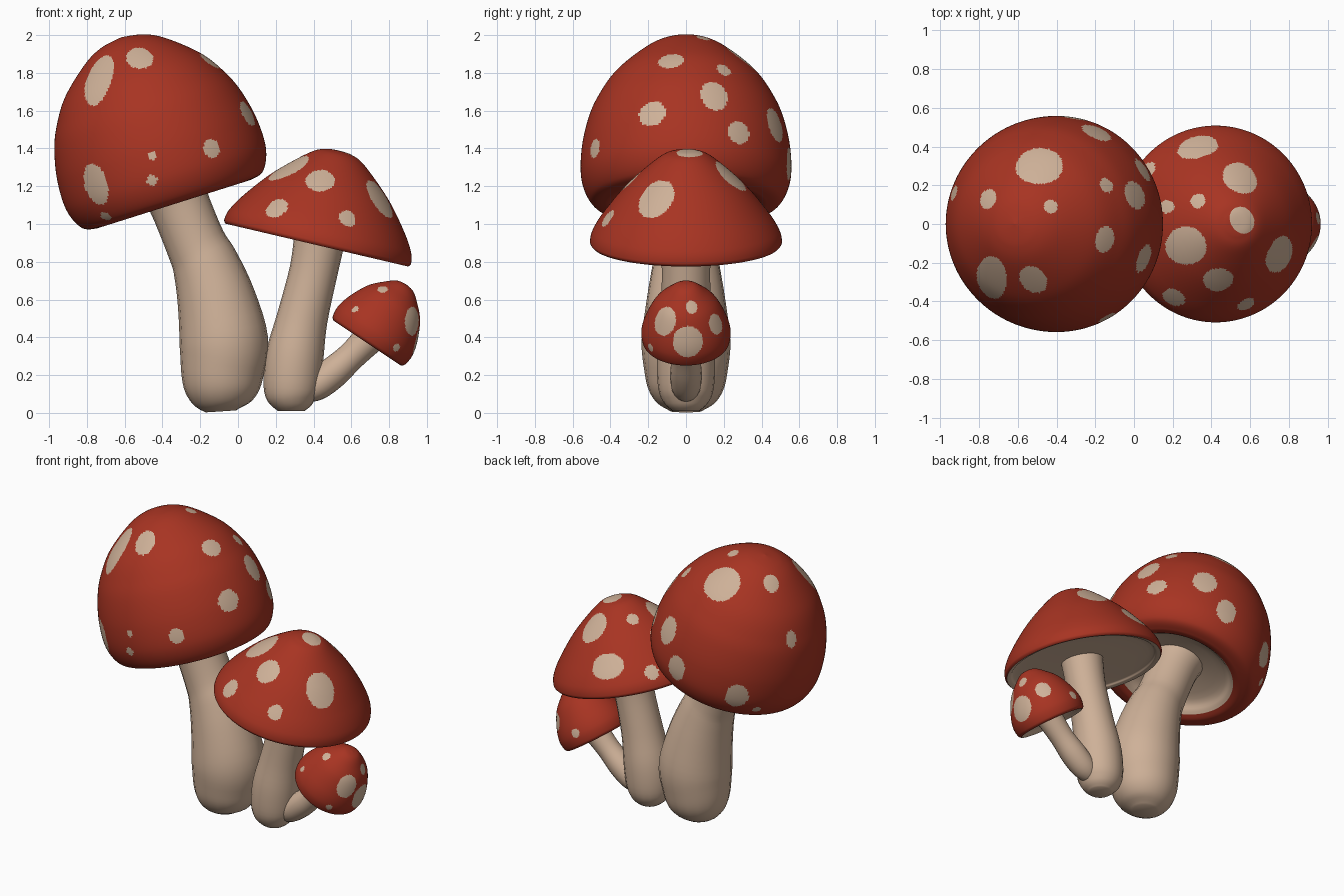
import bpy, bmesh, math
from mathutils import Vector, Matrix
from mathutils.bvhtree import BVHTree

if "Cube" in bpy.data.objects:
    bpy.data.objects.remove(bpy.data.objects["Cube"])


def material(name, rgb):
    m = bpy.data.materials.new(name)
    m.diffuse_color = (*rgb, 1)
    m.use_nodes = True
    m.node_tree.nodes["Principled BSDF"].inputs["Base Color"].default_value = m.diffuse_color
    return m


RED = material("cap red", (0.39, 0.034, 0.016))
CREAM = material("cream", (0.62, 0.44, 0.315))


def spline(points, steps):
    """Catmull-Rom curve through the points."""
    p = [Vector(q) for q in points]
    p = [p[0]] + p + [p[-1]]
    out = []
    for i in range(1, len(p) - 2):
        a, b, c, d = p[i - 1:i + 3]
        for k in range(steps):
            t = k / steps
            out.append(0.5 * (2 * b + (c - a) * t + (2 * a - 5 * b + 4 * c - d) * t * t
                              + (3 * b - a - 3 * c + d) * t ** 3))
    return out + [p[-1]]


def skin(bm, rings):
    """Join neighbouring rings with quads."""
    for a, b in zip(rings, rings[1:]):
        n = len(a)
        for j in range(n):
            bm.faces.new((a[j], a[(j + 1) % n], b[(j + 1) % n], b[j]))


def finish(bm, name, mats, angle):
    me = bpy.data.meshes.new(name)
    bm.to_mesh(me)
    bm.free()
    ob = bpy.data.objects.new(name, me)
    bpy.context.collection.objects.link(ob)
    for m in mats:
        me.materials.append(m)
    bpy.ops.object.select_all(action='DESELECT')
    bpy.context.view_layer.objects.active = ob
    ob.select_set(True)
    bpy.ops.object.shade_smooth_by_angle(angle=math.radians(angle))
    return ob


# Each spot is seen from one side: where the ray starts, and which way it goes
RAYS = {
    "front": lambda a, b: (Vector((a, -5, b)), Vector((0, 1, 0))),
    "back": lambda a, b: (Vector((a, 5, b)), Vector((0, -1, 0))),
    "right": lambda a, b: (Vector((5, a, b)), Vector((-1, 0, 0))),
    "left": lambda a, b: (Vector((-5, a, b)), Vector((1, 0, 0))),
    "top": lambda a, b: (Vector((a, b, 5)), Vector((0, 0, -1))),
}


def cap(name, origin, tilt, outer, under, spots, steps, segs):
    """Lathed cap on a tilted axis; faces inside a spot become cream."""
    bm = bmesh.new()
    top = spline(outer, steps)
    prof = top[1:] + spline([outer[-1]] + under, 4)[1:]
    rings = [[bm.verts.new((r * math.cos(2 * math.pi * j / segs),
                            r * math.sin(2 * math.pi * j / segs), h))
              for j in range(segs)] for r, h in prof]
    skin(bm, rings)
    tip = bm.verts.new((0, 0, outer[0][1]))
    for j in range(segs):
        bm.faces.new((tip, rings[0][j], rings[0][(j + 1) % segs]))
    bm.faces.new(rings[-1])
    # gills: everything after the rim ring
    bm.faces.ensure_lookup_table()
    rim = (len(top) - 2) * segs
    for i, f in enumerate(bm.faces):
        f.material_index = 1 if rim <= i < (len(prof) - 1) * segs or len(f.verts) > 4 else 0
    bmesh.ops.recalc_face_normals(bm, faces=bm.faces)
    rot = Matrix.Rotation(math.radians(tilt), 4, 'Y')
    bmesh.ops.transform(bm, matrix=Matrix.Translation(origin) @ rot, verts=bm.verts)
    bm.normal_update()
    axis = rot @ Vector((0, 0, 1))
    tree = BVHTree.FromBMesh(bm)
    centres = [(f, f.calc_center_median()) for f in bm.faces if f.material_index == 0]
    for view, a, b, w, h in spots:
        hit, n, _, _ = tree.ray_cast(*RAYS[view](a, b))
        if hit is None:
            continue
        up = (axis - n * axis.dot(n)).normalized()
        side = n.cross(up)
        reach = 1.3 * max(w, h)
        for f, c in centres:
            d = c - hit
            if d.length < reach and (d.dot(side) / w) ** 2 + (d.dot(up) / h) ** 2 < 1:
                f.material_index = 1
    return finish(bm, name, (RED, CREAM), 50)


def stem(name, path, segs=20):
    """Tube along a path of (x, z, radius)."""
    bm = bmesh.new()
    pts = spline(path, 4)
    rings = []
    for i, (x, z, r) in enumerate(pts):
        d = pts[min(i + 1, len(pts) - 1)] - pts[max(i - 1, 0)]
        t = Vector((d.x, 0, d.y)).normalized()
        side = Vector((t.z, 0, -t.x))
        rings.append([bm.verts.new(Vector((x, 0, z)) + side * r * math.cos(2 * math.pi * j / segs)
                                   + Vector((0, r, 0)) * math.sin(2 * math.pi * j / segs))
                      for j in range(segs)])
    skin(bm, rings)
    bm.faces.new(rings[0])
    bm.faces.new(rings[-1])
    bmesh.ops.recalc_face_normals(bm, faces=bm.faces)
    return finish(bm, name, (CREAM,), 50)


# Stems
stem("big_stem", [(-.09, .008, .08), (-.092, .05, .15), (-.09, .12, .197), (-.083, .22, .22),
                  (-.075, .38, .235), (-.115, .6, .208), (-.17, .78, .178),
                  (-.225, .9, .16), (-.315, 1.12, .16), (-.36, 1.23, .18)])
stem("medium_stem", [(.282, .01, .07), (.282, .05, .115), (.282, .13, .147), (.3, .3, .153),
                     (.34, .5, .135), (.4, .75, .128), (.435, .94, .137)])
stem("small_stem", [(.33, .1, .05), (.41, .14, .078), (.5, .21, .084),
                    (.6, .3, .076), (.7, .4, .085)])

# Big domed cap
cap("big_cap", (-.371, 0, 1.209), -17.5,
    [(0, .818), (.12, .796), (.23, .737), (.38, .605), (.47, .47), (.52, .35), (.553, .19),
     (.553, .03), (.505, -.08), (.43, -.108), (.38, -.1)],
    [(.36, -.085), (.3, -.04), (.1, -.01)],
    [("front", -.74, 1.77, .09, .165), ("front", -.52, 1.88, .07, .09),
     ("right", -.08, 1.865, .07, .06), ("right", -.18, 1.585, .075, .072),
     ("front", -.14, 1.4, .047, .053), ("front", -.455, 1.36, .022, .022),
     ("front", -.455, 1.23, .028, .03), ("front", -.755, 1.21, .08, .112),
     ("front", -.7, 1.04, .03, .03), ("right", .15, 1.68, .074, .09),
     ("right", .2, 1.815, .04, .042), ("right", .28, 1.485, .065, .064),
     ("right", .475, 1.525, .08, .095), ("top", -.49, .305, .122, .122),
     ("top", -.43, .09, .038, .035), ("top", -.755, .13, .052, .06),
     ("back", -.31, 1.32, .07, .088), ("back", -.71, 1.19, .075, .088),
     ("back", -.78, 1.07, .026, .026), ("left", .16, 1.54, .038, .058)], 18, 260)

# Medium conical cap
cap("medium_cap", (.42, 0, .9), 13.2,
    [(0, .502), (.07, .495), (.15, .456), (.31, .313), (.43, .168), (.492, .07),
     (.508, .01), (.497, -.012)],
    [(.47, -.005), (.42, .012), (.1, .02)],
    [("top", .265, -.115, .1, .122), ("top", .435, -.29, .077, .082),
     ("front", .205, 1.085, .06, .064), ("front", .58, 1.03, .046, .052),
     ("right", -.16, 1.135, .098, .118), ("top", .55, .24, .092, .107),
     ("top", .56, .02, .073, .063), ("top", .33, .12, .04, .042),
     ("top", .33, .4, .108, .087), ("top", .17, .09, .035, .045),
     ("top", .07, .28, .045, .05)], 22, 240)

# Small cap
cap("small_cap", (.688, 0, .376), 33.7,
    [(0, .366), (.05, .356), (.1, .318), (.165, .25), (.215, .15), (.236, .07),
     (.23, .01), (.213, -.008)],
    [(.195, 0), (.16, .02), (.05, .03)],
    [("front", .62, .55, .02, .02), ("front", .765, .655, .028, .028),
     ("right", -.115, .485, .065, .078), ("front", .84, .345, .021, .022),
     ("right", .01, .375, .08, .085), ("right", .03, .56, .031, .036),
     ("right", .16, .47, .05, .057), ("back", .7, .47, .03, .03)], 18, 180)
